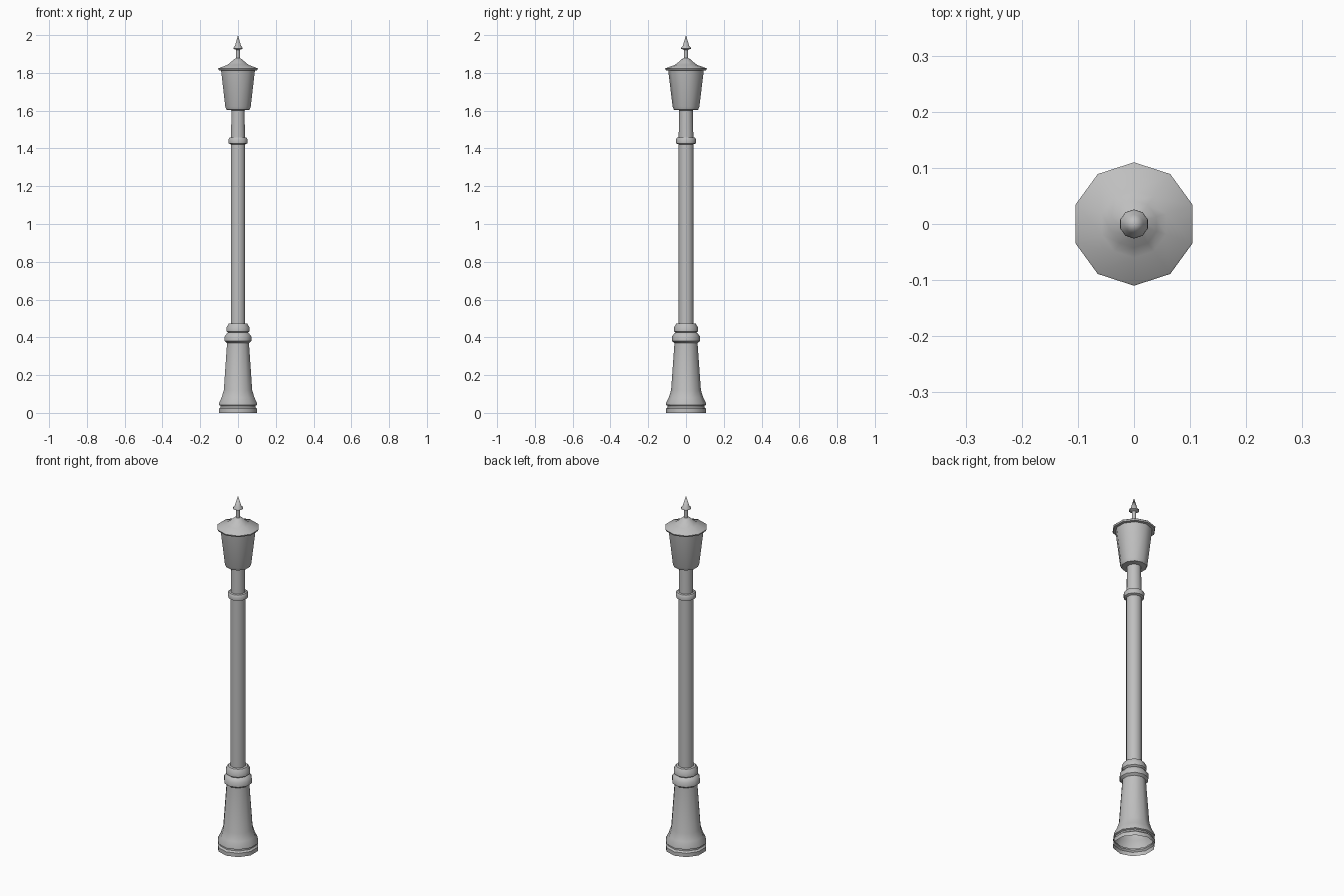
import bpy
import bmesh
from math import sin, cos, pi, radians

SIDES = 10

if "Cube" in bpy.data.objects:
    bpy.data.objects.remove(bpy.data.objects["Cube"], do_unlink=True)

grey = bpy.data.materials.new("grey_metal")
grey.use_nodes = True
grey.diffuse_color = (0.52, 0.52, 0.52, 1)
grey.node_tree.nodes["Principled BSDF"].inputs["Base Color"].default_value = (0.52, 0.52, 0.52, 1)


def lathe(name, profile):
    """Turn a (radius, height) profile into a ten-sided part with a corner on +y."""
    bm = bmesh.new()
    rings = []
    for r, z in profile:
        if r == 0:
            rings.append([bm.verts.new((0, 0, z))])
            continue
        angles = [pi / 2 + 2 * pi * i / SIDES for i in range(SIDES)]
        rings.append([bm.verts.new((r * cos(a), r * sin(a), z)) for a in angles])
    for low, high in zip(rings, rings[1:]):
        for i in range(SIDES):
            j = (i + 1) % SIDES
            corners = [low[i % len(low)], low[j % len(low)],
                       high[j % len(high)], high[i % len(high)]]
            bm.faces.new(list(dict.fromkeys(corners)))
    mesh = bpy.data.meshes.new(name)
    bm.to_mesh(mesh)
    bm.free()
    mesh.materials.append(grey)
    obj = bpy.data.objects.new(name, mesh)
    bpy.context.collection.objects.link(obj)
    bpy.ops.object.select_all(action="DESELECT")
    obj.select_set(True)
    bpy.context.view_layer.objects.active = obj
    bpy.ops.object.shade_smooth_by_angle(angle=radians(40))
    return obj


# Foot ring, open underneath
lathe("foot_ring", [(0.107, 0), (0.107, 0.022), (0.098, 0.03), (0.098, 0.038)])

# Flared pedestal
lathe("pedestal", [(0.098, 0.038), (0.107, 0.042), (0.107, 0.05), (0.092, 0.08),
                   (0.079, 0.12), (0.061, 0.37)])

# Two stacked mouldings above the pedestal
lathe("lower_moulding", [(0.061, 0.37), (0.074, 0.38), (0.074, 0.405),
                         (0.062, 0.42), (0.055, 0.425)])
lathe("upper_moulding", [(0.055, 0.425), (0.064, 0.432), (0.064, 0.452),
                         (0.052, 0.472), (0.04, 0.474)])

# Shaft, collar and neck
lathe("pole", [(0.04, 0.472), (0.04, 1.425)])
lathe("collar", [(0.04, 1.422), (0.052, 1.427), (0.054, 1.447),
                 (0.048, 1.457), (0.039, 1.459)])
lathe("neck", [(0.039, 1.457), (0.036, 1.605)])

# Lantern body
lathe("lantern", [(0.036, 1.602), (0.064, 1.605), (0.071, 1.622), (0.094, 1.812)])

# Roof with thin rim and swept top
lathe("roof", [(0.094, 1.812), (0.107, 1.814), (0.11, 1.822), (0.107, 1.825),
               (0.06, 1.842), (0.042, 1.855), (0.022, 1.873), (0.011, 1.878)])

# Pointed finial
lathe("finial", [(0.011, 1.876), (0.011, 1.922), (0.026, 1.928), (0.025, 1.934),
                 (0.017, 1.943), (0, 2.0)])
